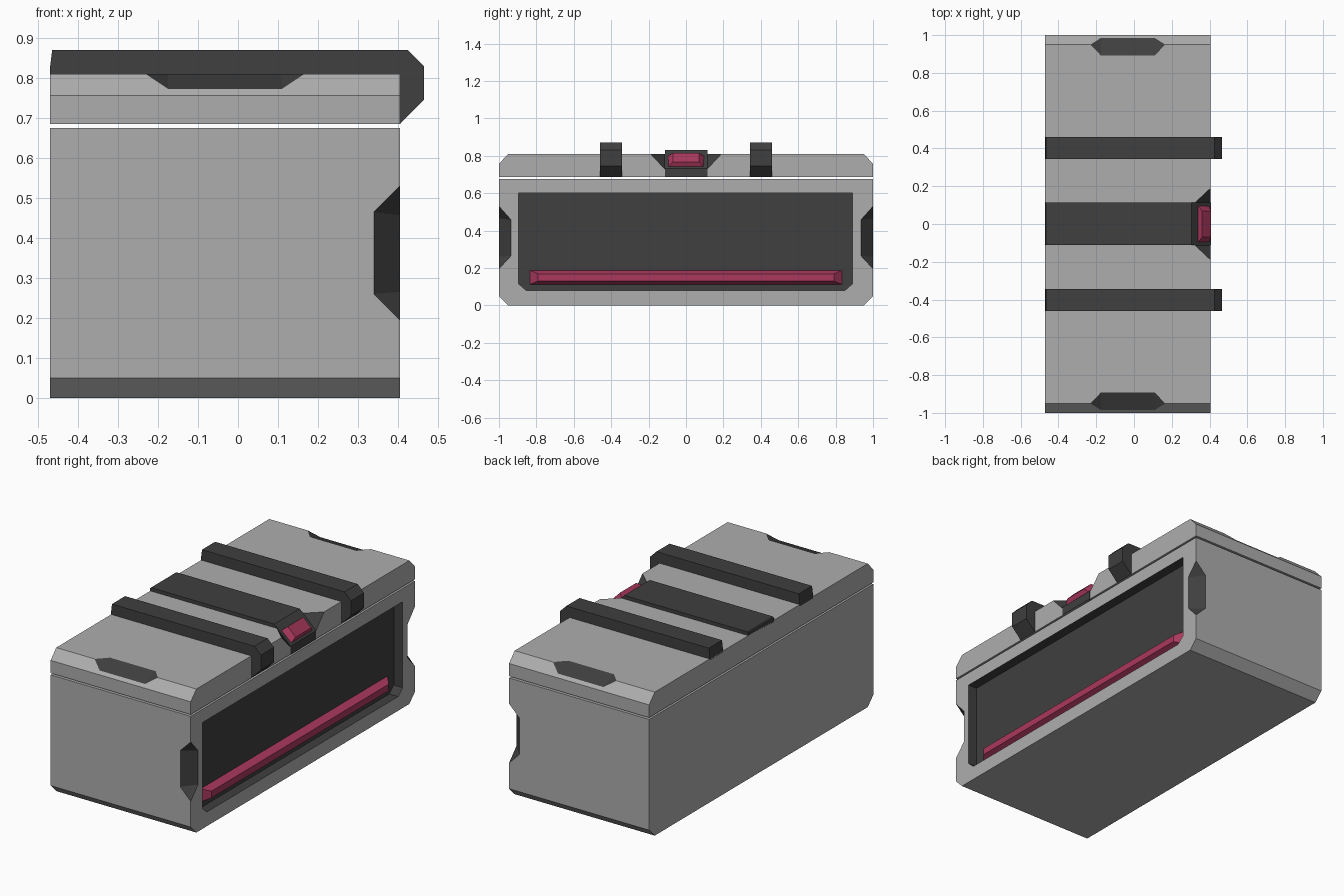
import bpy, bmesh

if "Cube" in bpy.data.objects:
    bpy.data.objects.remove(bpy.data.objects["Cube"])

X0, X1 = -0.47, 0.405


def material(name, rgb):
    m = bpy.data.materials.new(name)
    m.diffuse_color = (*rgb, 1)
    m.use_nodes = True
    m.node_tree.nodes["Principled BSDF"].inputs["Base Color"].default_value = m.diffuse_color
    return m


grey = material("grey_shell", (0.42, 0.42, 0.42))
dark = material("dark_trim", (0.05, 0.05, 0.05))
red = material("red_glow", (0.40, 0.04, 0.11))


def finish(name, bm, mat):
    bmesh.ops.recalc_face_normals(bm, faces=bm.faces)
    me = bpy.data.meshes.new(name)
    bm.to_mesh(me)
    bm.free()
    me.materials.append(mat)
    ob = bpy.data.objects.new(name, me)
    bpy.context.collection.objects.link(ob)
    return ob


def hull(name, pts, mat):
    """Convex solid around a few points."""
    bm = bmesh.new()
    for p in pts:
        bm.verts.new(p)
    bmesh.ops.convex_hull(bm, input=bm.verts)
    bmesh.ops.dissolve_limit(bm, angle_limit=0.01, verts=bm.verts, edges=bm.edges)
    return finish(name, bm, mat)


def prism(name, profile, axis, a, b, mat):
    """Extrude a 2D profile: (y, z) along x or (x, z) along y."""
    bm = bmesh.new()
    put = (lambda p: (a, *p)) if axis == "x" else (lambda p: (p[0], a, p[1]))
    face = bm.faces.new([bm.verts.new(put(p)) for p in profile])
    new = bmesh.ops.extrude_face_region(bm, geom=[face])["geom"]
    vec = (b - a, 0, 0) if axis == "x" else (0, b - a, 0)
    bmesh.ops.translate(bm, vec=vec, verts=[v for v in new if isinstance(v, bmesh.types.BMVert)])
    return finish(name, bm, mat)


def carve(target, cutter):
    """Cut a pocket whose walls take the cutter's dark material."""
    cutter.hide_render = True
    mod = target.modifiers.new("pocket", "BOOLEAN")
    mod.operation, mod.solver, mod.object = "DIFFERENCE", "EXACT", cutter
    mod.material_mode = "TRANSFER"
    bpy.context.view_layer.objects.active = target
    bpy.ops.object.modifier_apply(modifier=mod.name)
    bpy.data.objects.remove(cutter)


# Body shell and floating lid
body = prism("body", [(-0.95, 0), (0.95, 0), (1, 0.05), (1, 0.675), (-1, 0.675), (-1, 0.05)],
             "x", X0, X1, grey)
lid = prism("lid", [(-1, 0.685), (1, 0.685), (1, 0.757), (0.95, 0.81), (-0.95, 0.81), (-1, 0.757)],
            "x", X0, X1, grey)

# Front recess
carve(body, prism("recess_cut", [(-0.855, 0.08), (0.85, 0.08), (0.89, 0.115), (0.89, 0.60),
                                 (-0.895, 0.60), (-0.895, 0.115)], "x", X1 - 0.055, X1 + 0.1, dark))

# Diagonal grip notches on the upright corners, and notches on the lid ends
for s in (-1, 1):
    inner = [(0.34, s, 0.26), (0.34, s, 0.465), (X1, s * 0.935, 0.265), (X1, s * 0.935, 0.457)]
    tips = [(X1, s, 0.195), (X1, s, 0.53)]
    outer = [(x + 0.05, y + s * 0.05, z) for x, y, z in inner + tips]
    carve(body, hull("grip_cut", inner + tips + outer, dark))

    pts = [(-0.23, s * 0.95, 0.81), (0.165, s * 0.95, 0.81)]
    for x in (-0.175, 0.11):
        pts += [(x, s * 0.985, 0.773), (x, s * 0.892, 0.81)]
    pts += [(x, y + s * 0.03, z + 0.03) for x, y, z in pts]
    carve(lid, hull("lid_end_cut", pts, dark))

# Latch notch in the lid's front edge
pts = [(X1, y, 0.81) for y in (-0.19, 0.19)]
for y in (-0.115, 0.115):
    pts += [(0.325, y, 0.81), (X1, y, 0.73)]
pts += [(x + 0.03, y, z + 0.03) for x, y, z in pts]
carve(lid, hull("latch_cut", pts, dark))

# Centre strip with sloped latch seat
prism("centre_strip", [(X0, 0.80), (X0, 0.825), (X0 + 0.005, 0.83), (0.305, 0.83),
                       (X1 + 0.002, 0.733), (X1 + 0.002, 0.685), (0.38, 0.685), (0.29, 0.79)],
      "y", -0.112, 0.115, dark)

# Latch button
latch = []
for y in (-1, 1):
    latch += [(0.335, y * 0.10, 0.795), (0.395, y * 0.10, 0.735),
              (0.36, y * 0.07, 0.815), (0.408, y * 0.07, 0.767)]
hull("latch_button", latch, red)

# Lid straps wrapping over the front edge
for side, a, b in (("left", -0.46, -0.343), ("right", 0.343, 0.46)):
    prism("strap_" + side, [(X0, 0.80), (X0, 0.83), (X0 + 0.005, 0.87), (0.425, 0.87), (0.465, 0.83),
                            (0.465, 0.745), (X1, 0.685), (0.385, 0.69), (0.385, 0.79)],
          "y", a, b, dark)

# Light bar inside the recess
bar = []
for s in (-1, 1):
    bar += [(0.345, s * 0.84, z) for z in (0.11, 0.19)]
    bar += [(0.388, s * 0.79, z) for z in (0.13, 0.168)]
hull("light_bar", bar, red)
